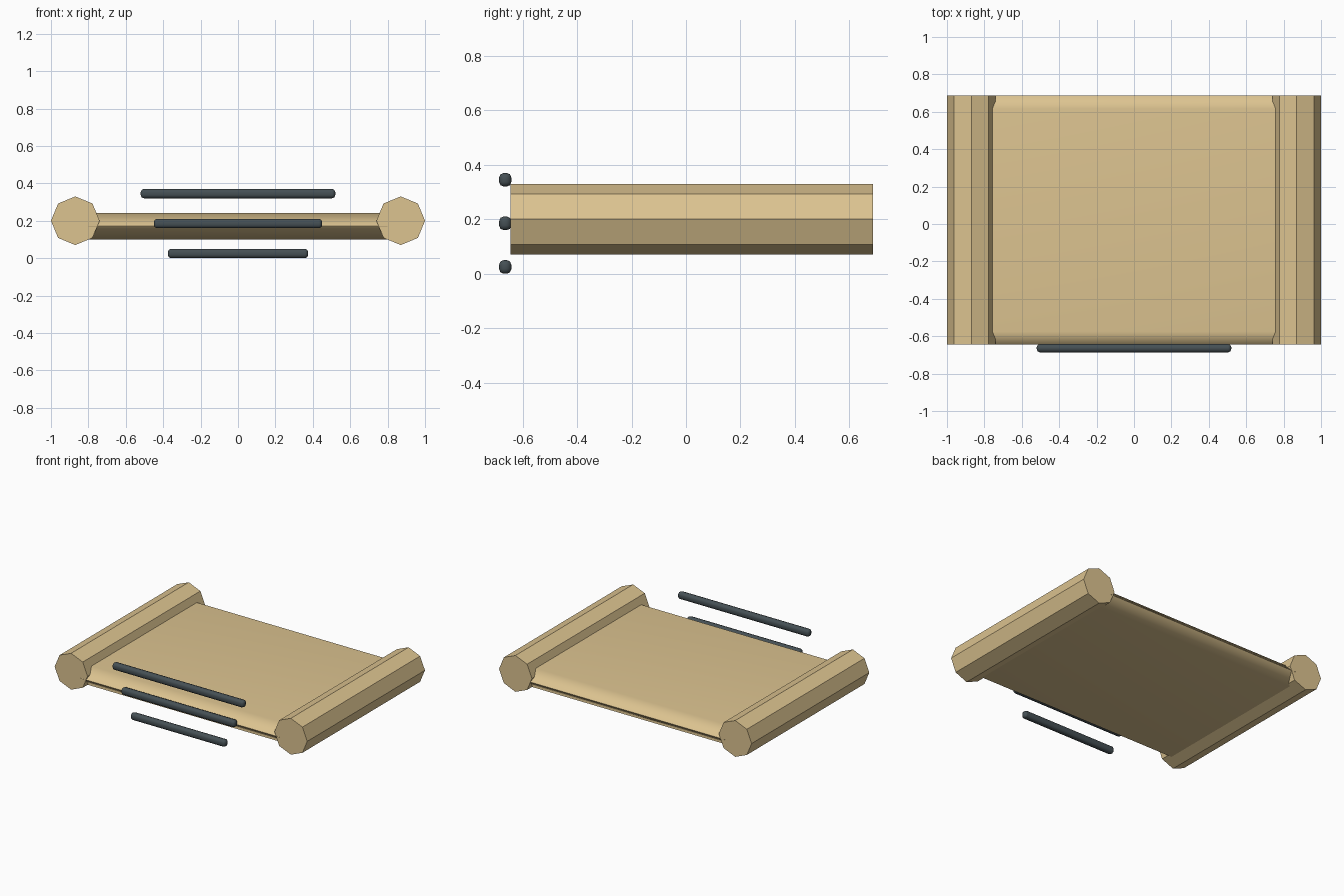
import bpy
import math

if "Cube" in bpy.data.objects:
    bpy.data.objects.remove(bpy.data.objects["Cube"])


def material(name, rgb):
    m = bpy.data.materials.new(name)
    m.diffuse_color = (*rgb, 1)
    m.use_nodes = True
    m.node_tree.nodes["Principled BSDF"].inputs["Base Color"].default_value = m.diffuse_color
    return m


parchment = material("parchment", (0.72, 0.55, 0.28))
ink = material("ink", (0.06, 0.08, 0.09))

Y_FRONT, Y_BACK = -0.645, 0.686
Y_MID, LENGTH = (Y_FRONT + Y_BACK) / 2, Y_BACK - Y_FRONT


def bevelled_box(name, loc, size, bevel, segments, mat):
    bpy.ops.mesh.primitive_cube_add(size=1, location=loc)
    ob = bpy.context.object
    ob.name = name
    ob.scale = size
    bpy.ops.object.transform_apply(location=False, rotation=False, scale=True)
    ob.data.materials.append(mat)
    mod = ob.modifiers.new("bevel", 'BEVEL')
    mod.width = bevel
    mod.segments = segments
    bpy.ops.object.modifier_apply(modifier=mod.name)
    bpy.ops.object.shade_smooth_by_angle(angle=math.radians(60))
    normals = ob.modifiers.new("weighted_normals", 'WEIGHTED_NORMAL')
    normals.keep_sharp = True
    return ob


# Sheet with chamfered edges meeting at mid thickness
bevelled_box("sheet", (0, Y_MID, 0.171), (1.74, LENGTH, 0.142), 0.07, 1, parchment)

# Octagonal rolled ends
for side, x in (("left", -0.87), ("right", 0.87)):
    bpy.ops.mesh.primitive_cylinder_add(
        vertices=8, radius=0.13, depth=LENGTH,
        location=(x, Y_MID, 0.2), rotation=(math.pi / 2, 0, 0))
    roll = bpy.context.object
    roll.name = side + "_roll"
    roll.data.materials.append(parchment)

# Three floating text lines, longest at the top
for name, z, half in (("top_line", 0.345, 0.52),
                      ("middle_line", 0.185, 0.45),
                      ("bottom_line", 0.025, 0.375)):
    bevelled_box(name, (0, -0.664, z), (2 * half, 0.045, 0.05), 0.017, 2, ink)
